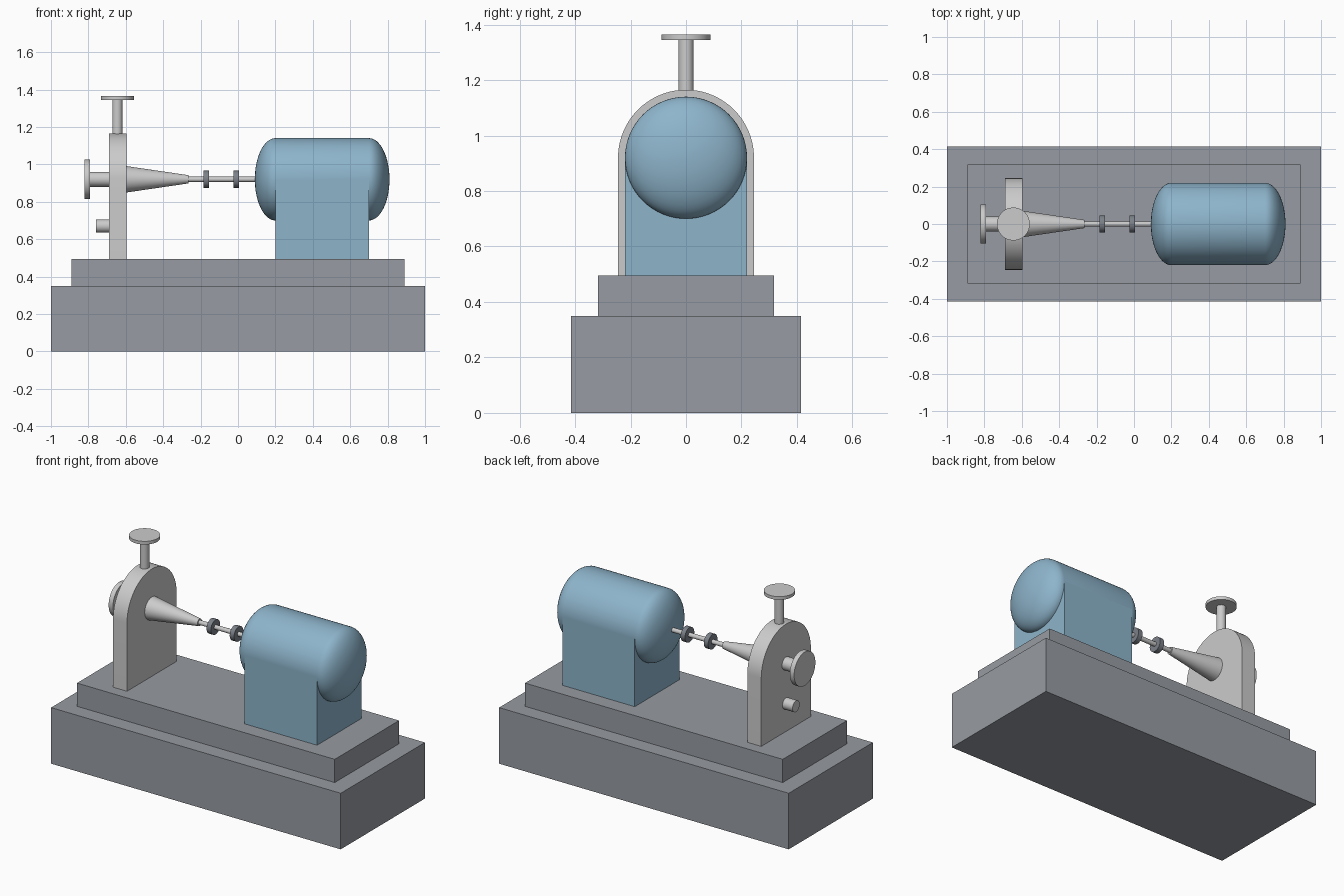
import bpy, bmesh
from math import sin, cos, pi, radians

if "Cube" in bpy.data.objects:
    bpy.data.objects.remove(bpy.data.objects["Cube"])

AXIS_Z = 0.92     # height of the spindle axis
PLATE_X = -0.643  # centre of the bearing plate


def material(name, rgb):
    m = bpy.data.materials.new(name)
    m.diffuse_color = (*rgb, 1)
    m.use_nodes = True
    m.node_tree.nodes["Principled BSDF"].inputs["Base Color"].default_value = m.diffuse_color
    return m


def finish(name, bm, mat=None):
    bmesh.ops.recalc_face_normals(bm, faces=bm.faces)
    for f in bm.faces:
        f.smooth = True
    me = bpy.data.meshes.new(name)
    bm.to_mesh(me)
    bm.free()
    me.set_sharp_from_angle(angle=radians(30))
    if mat:
        me.materials.append(mat)
    ob = bpy.data.objects.new(name, me)
    bpy.context.collection.objects.link(ob)
    return ob


def box(name, x0, x1, half_y, z0, z1, mat=None):
    bm = bmesh.new()
    bmesh.ops.create_cube(bm, size=1)
    for v in bm.verts:
        v.co = ((x0 + x1) / 2 + v.co.x * (x1 - x0), v.co.y * 2 * half_y,
                (z0 + z1) / 2 + v.co.z * (z1 - z0))
    return finish(name, bm, mat)


def turned(name, profile, z=AXIS_Z, x=None, mat=None, n=64):
    """Revolve (position, radius) pairs about the x axis at height z,
    or about a vertical axis when x is given."""
    bm = bmesh.new()
    rings = []
    for p, r in profile:
        ring = []
        for i in range(n):
            a, b = r * cos(2 * pi * i / n), r * sin(2 * pi * i / n)
            ring.append(bm.verts.new((p, a, z + b) if x is None else (x + a, b, p)))
        rings.append(ring)
    for r0, r1 in zip(rings, rings[1:]):
        for i in range(n):
            j = (i + 1) % n
            bm.faces.new((r0[i], r0[j], r1[j], r1[i]))
    bm.faces.new(rings[0])
    bm.faces.new(rings[-1])
    return finish(name, bm, mat)


dark = material("dark_grey", (0.31, 0.33, 0.36))
blue = material("motor_blue", (0.27, 0.46, 0.60))
black = material("collar_grey", (0.2, 0.22, 0.25))

# Stepped base
box("base", -1, 1, 0.415, 0, 0.35, dark)
box("plinth", -0.89, 0.89, 0.317, 0.35, 0.495, dark)

# Motor: drum with domed ends on a block
steps = [i * pi / 2 / 16 for i in range(17)]
dome = [(0.11 * cos(t), max(0.22 * sin(t), 0.002)) for t in steps]
profile = [(0.20 - d, r) for d, r in dome] + [(0.70 + d, r) for d, r in reversed(dome)]
turned("motor_body", profile, mat=blue)
box("motor_pedestal", 0.20, 0.70, 0.22, 0.495, AXIS_Z, blue)

# Shaft with two collars
turned("shaft", [(-0.30, 0.014), (0.12, 0.014)], n=32)
for i, cx in enumerate((-0.17, -0.01)):
    turned(f"collar_{i + 1}", [(cx - 0.015, 0.046), (cx + 0.015, 0.046)], mat=black, n=48)

# Round-topped bearing plate
bm = bmesh.new()
W = 0.245
outline = [(-W, 0.495), (W, 0.495)]
outline += [(W * cos(pi * i / 40), AXIS_Z + W * sin(pi * i / 40)) for i in range(41)]
face = bm.faces.new([bm.verts.new((PLATE_X - 0.048, y, z)) for y, z in outline])
ext = bmesh.ops.extrude_face_region(bm, geom=[face])["geom"]
bmesh.ops.translate(bm, vec=(0.096, 0, 0),
                    verts=[g for g in ext if isinstance(g, bmesh.types.BMVert)])
if len(bm.faces) < len(outline) + 2:
    bm.faces.new([e for e in bm.verts if e.co.x < PLATE_X][:len(outline)])
finish("bearing_plate", bm)

# Nose cone, rear handwheel and locking pin
turned("nose_cone", [(-0.60, 0.071), (-0.265, 0.022)])
turned("handwheel", [(-0.68, 0.04), (-0.79, 0.04), (-0.79, 0.105), (-0.82, 0.105)])
turned("locking_pin", [(-0.68, 0.035), (-0.76, 0.035)], z=0.67, n=48)

# Top knob
turned("top_knob", [(1.15, 0.027), (1.345, 0.027), (1.345, 0.088), (1.365, 0.088)], x=PLATE_X - 0.002)
